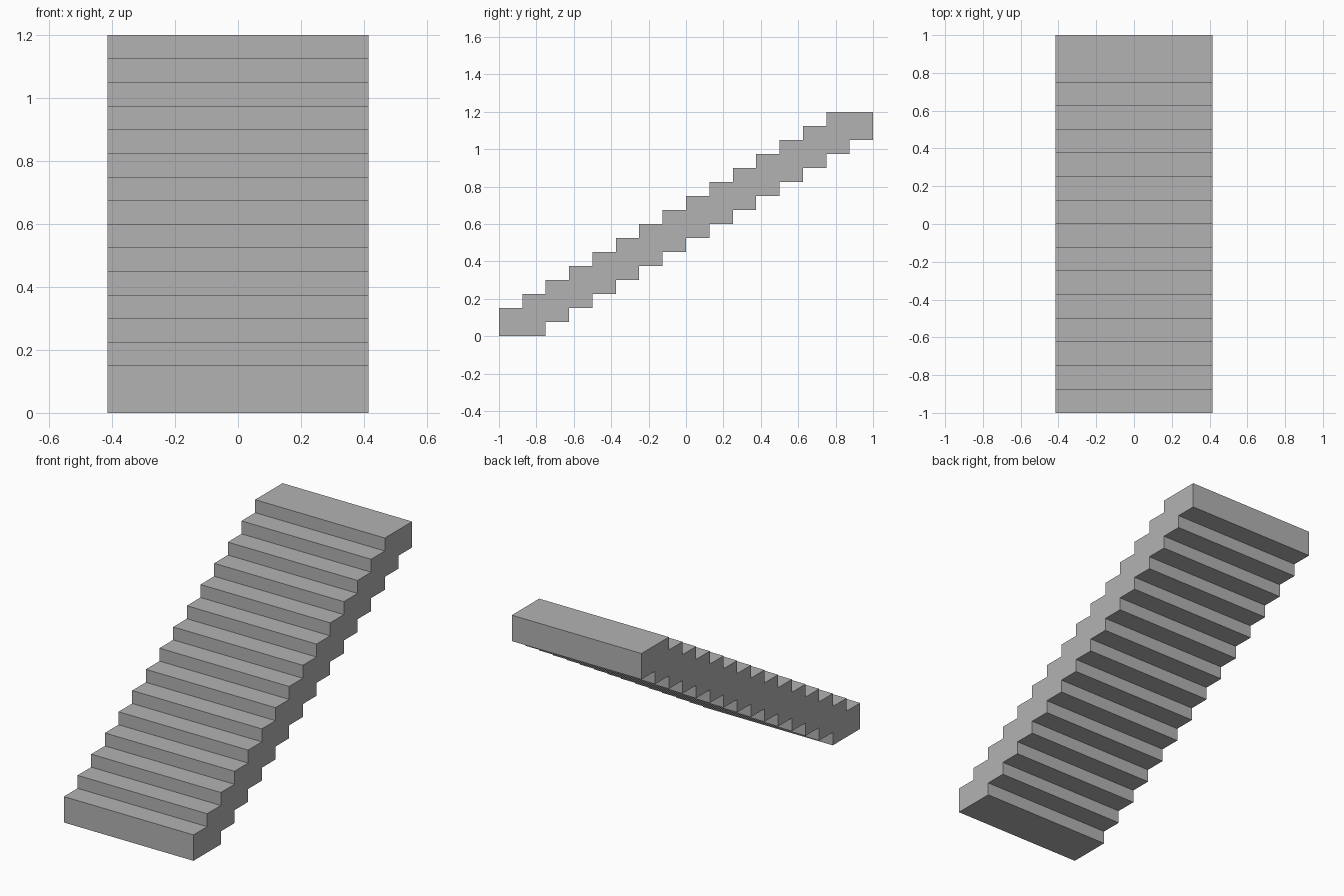
import bpy
import bmesh

cube = bpy.data.objects.get("Cube")
if cube:
    bpy.data.objects.remove(cube, do_unlink=True)

STEPS = 15
WIDTH = 0.83
RUN = 2 / (STEPS + 1)
RISE = 1.2 / (STEPS + 1)


def make_material(name, value):
    mat = bpy.data.materials.new(name)
    mat.use_nodes = True
    colour = (value, value, value, 1)
    mat.diffuse_color = colour
    mat.node_tree.nodes["Principled BSDF"].inputs["Base Color"].default_value = colour
    return mat


# Side profile: treads and risers going up, then the stepped underside coming down
profile = []
for i in range(STEPS):
    y, z = -1 + i * RUN, i * RISE
    profile += [(y, z + RISE), (y, z + 2 * RISE)]
profile[0] = (-1, 0)
profile.append((1, (STEPS + 1) * RISE))
for i in reversed(range(STEPS)):
    y, z = -1 + (i + 2) * RUN, i * RISE
    profile += [(y, z), (y - RUN, z)]
profile.pop()  # the lowest slab runs straight to the front corner

# Extrude the profile across the width of the flight
bm = bmesh.new()
side = bm.faces.new([bm.verts.new((-WIDTH / 2, y, z)) for y, z in profile])
extruded = bmesh.ops.extrude_face_region(bm, geom=[side])
moved = [v for v in extruded["geom"] if isinstance(v, bmesh.types.BMVert)]
bmesh.ops.translate(bm, verts=moved, vec=(WIDTH, 0, 0))
bmesh.ops.recalc_face_normals(bm, faces=bm.faces)

mesh = bpy.data.meshes.new("stair_flight")
bm.to_mesh(mesh)
bm.free()
mesh.materials.append(make_material("concrete grey", 0.45))
stairs = bpy.data.objects.new("stair_flight", mesh)
bpy.context.collection.objects.link(stairs)
